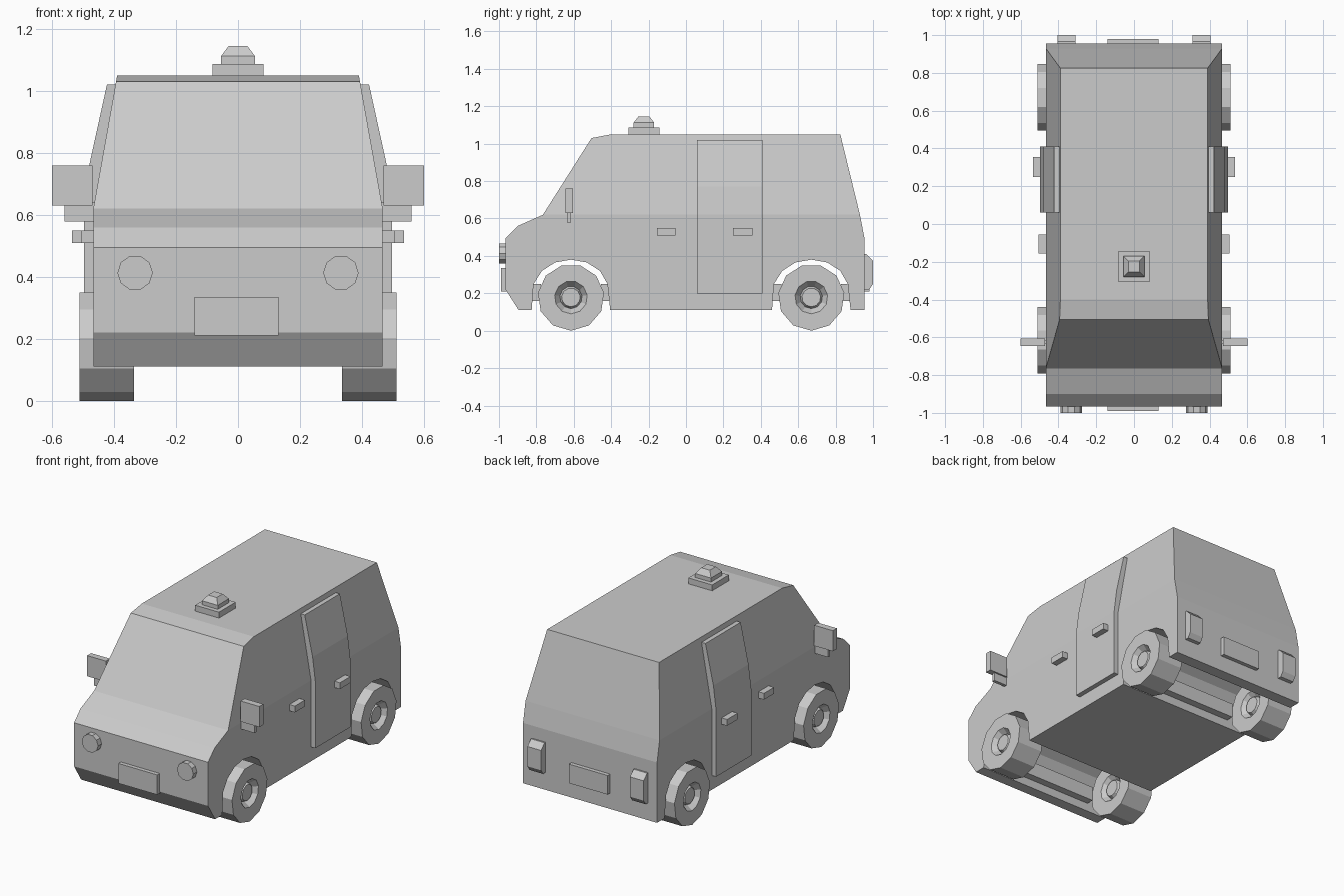
import bpy, bmesh
from math import pi, sin, cos

if "Cube" in bpy.data.objects:
    bpy.data.objects.remove(bpy.data.objects["Cube"])


def finish(name, bm):
    bmesh.ops.recalc_face_normals(bm, faces=bm.faces)
    me = bpy.data.meshes.new(name)
    bm.to_mesh(me)
    bm.free()
    ob = bpy.data.objects.new(name, me)
    bpy.context.collection.objects.link(ob)
    return ob


def loft(rings):
    """Join equal-length point rings and cap both ends."""
    bm = bmesh.new()
    vs = [[bm.verts.new(p) for p in r] for r in rings]
    n = len(vs[0])
    for a, b in zip(vs, vs[1:]):
        for i in range(n):
            bm.faces.new((a[i], a[(i + 1) % n], b[(i + 1) % n], b[i]))
    bm.faces.new(vs[0])
    bm.faces.new(vs[-1])
    return bm


def box(name, x0, x1, y0, y1, z0, z1, inset=0.0):
    def ring(z, t):
        return [(x0 + t, y0 + t, z), (x1 - t, y0 + t, z), (x1 - t, y1 - t, z), (x0 + t, y1 - t, z)]
    return finish(name, loft([ring(z0, 0), ring(z1, inset)]))


def side_box(name, s, x0, x1, *rest):
    lo, hi = sorted((s * x0, s * x1))
    return box(name, lo, hi, *rest)


def circle(n, r, cz, start=-pi / 2):
    return [(r * cos(start + 2 * pi * i / n), cz + r * sin(start + 2 * pi * i / n)) for i in range(n)]


# body: side profile with wheel arches, tapered above the belt line
AXLES = (-0.615, 0.67)
ARCH = [(-.21, .11), (-.20, .25), (-.155, .32), (-.085, .365), (0, .38),
        (.085, .365), (.155, .32), (.195, .25), (.21, .11)]
profile = [(-.895, .11)]
for ay in AXLES:
    profile += [(ay + d, z) for d, z in ARCH]
profile += [(.955, .11), (.955, .49), (.93, .62), (.825, 1.05), (-.40, 1.05), (-.505, 1.03),
            (-.765, .62), (-.90, .56), (-.965, .495), (-.965, .22)]
BELT, HALF = .62, .467
bm = loft([[(x, y, z) for y, z in profile] for x in (-HALF, HALF)])
bmesh.ops.bisect_plane(bm, geom=bm.verts[:] + bm.edges[:] + bm.faces[:], dist=1e-4,
                       plane_co=(0, 0, BELT), plane_no=(0, 0, 1))
for v in bm.verts:
    if v.co.z > BELT:
        v.co.x *= 1 - (v.co.z - BELT) / (1.05 - BELT) * (1 - .39 / HALF)
finish("body", bm)

# inner wheel well lips
for ay in AXLES:
    for s in (-1, 1):
        y0, y1 = sorted((ay + s * .16, ay + s * .208))
        box("wheel_well_lip", -.33, .33, y0, y1, .16, .25)

# wheels with recessed rim and hub
RINGS = [(.345, .05), (.365, .06), (.335, .088), (.335, .178),
         (.512, .178), (.512, .088), (.475, .06), (.495, .05)]
for ay in AXLES:
    for s in (-1, 1):
        finish("wheel", loft([[(s * x, ay + y, z) for y, z in circle(11, r, .178)] for x, r in RINGS]))

# parts repeated on both sides
door = [(.45, .20), (.497, .20), (.497, .62), (.478, .77), (.423, 1.02), (.38, 1.02)]
for s in (-1, 1):
    finish("sliding_door", loft([[(s * x, y, z) for x, z in door] for y in (.06, .41)]))
    side_box("front_handle", s, .45, .505, -.155, -.055, .51, .55)
    side_box("door_handle", s, .48, .535, .25, .355, .51, .55)
    side_box("mirror_bracket", s, .45, .56, -.635, -.615, .578, .64)
    side_box("mirror", s, .47, .60, -.645, -.605, .63, .76)
    finish("headlight", loft([[(s * .332 + x, y, z) for x, z in circle(10, .057, .413, 0)]
                              for y in (-1.0, -.95)]))
    lamp = [(.93, .22), (.98, .22), (1.0, .25), (1.0, .375), (.965, .41), (.93, .41)]
    finish("tail_light", loft([[(s * x, y, z) for y, z in lamp] for x in (.31, .405)]))

# number plates
box("front_plate", -.14, .13, -.99, -.95, .21, .335)
box("rear_plate", -.14, .13, .94, .98, .21, .33)

# roof beacon
cy = -.225
box("beacon_base", -.083, .083, cy - .083, cy + .083, 1.04, 1.087)
box("beacon_middle", -.055, .055, cy - .055, cy + .055, 1.08, 1.112)
box("beacon_top", -.055, .055, cy - .055, cy + .055, 1.112, 1.145, .025)
